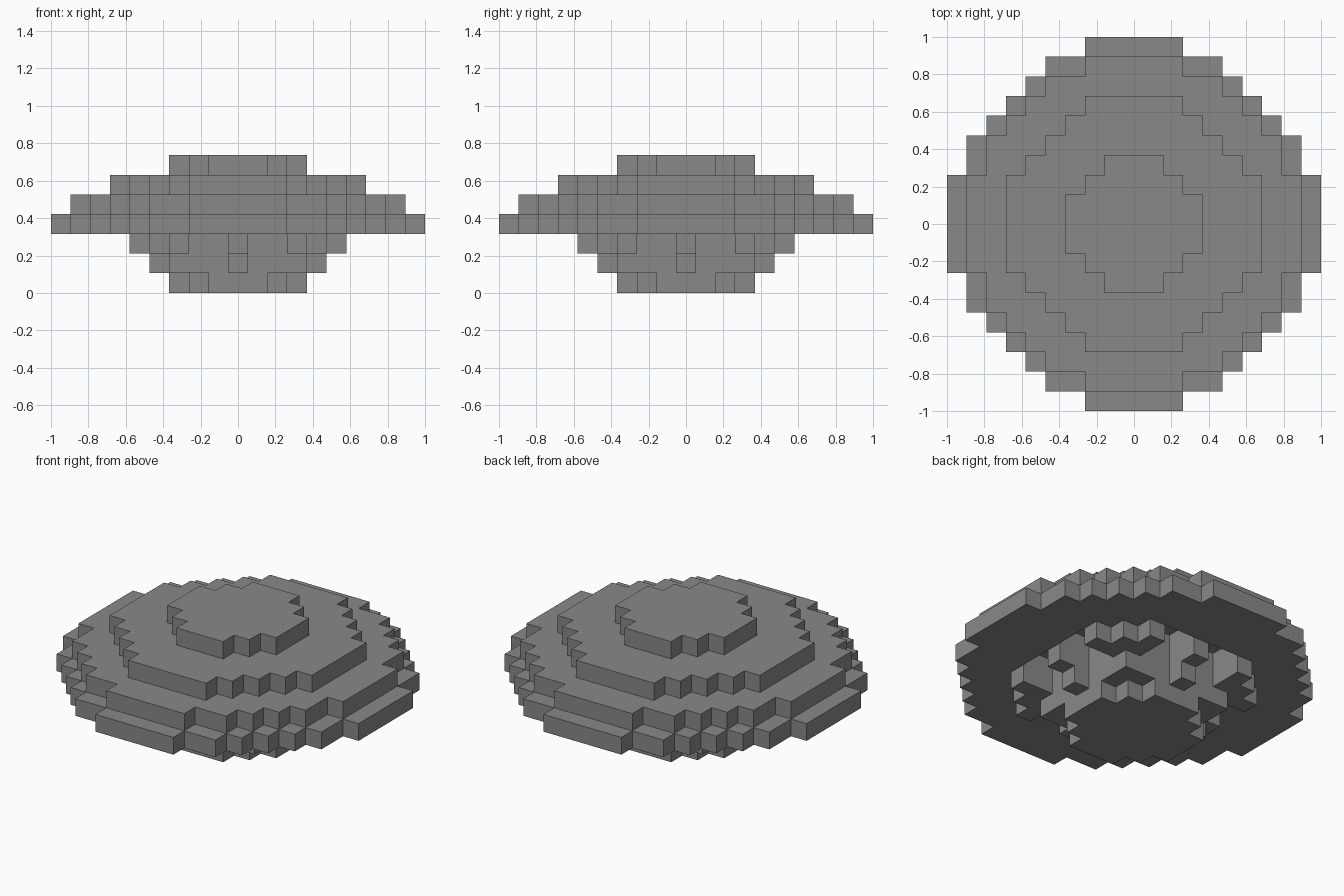
import bpy
import bmesh
import math

default = bpy.data.objects.get("Cube")
if default:
    bpy.data.objects.remove(default, do_unlink=True)

UNIT = 2 / 19  # edge of one block

grey = bpy.data.materials.new("mid_grey")
grey.use_nodes = True
colour = (0.25, 0.25, 0.25, 1)
grey.diffuse_color = colour
grey.node_tree.nodes["Principled BSDF"].inputs["Base Color"].default_value = colour


def disc(widths):
    """Blocks of a stepped disc; widths[i] is the half width of row i."""
    return {(x, y)
            for row, w in enumerate(widths)
            for y in (row, -row)
            for x in range(-w, w + 1)}


def square(r):
    return {(x, y) for x in range(-r, r + 1) for y in range(-r, r + 1)}


def ribs(r):
    """Single-block spokes along the four main directions."""
    return {c for i in range(r + 1) for c in ((i, 0), (-i, 0), (0, i), (0, -i))}


def mirrored(cells):
    """Repeat blocks of one quarter in all four quarters."""
    return {(sx * x, sy * y) for x, y in cells for sx in (-1, 1) for sy in (-1, 1)}


def build_layer(name, level, cells):
    """One slab of blocks, extruded upward from its floor plan."""
    bm = bmesh.new()
    verts = {}

    def corner(x, y):
        if (x, y) not in verts:
            verts[x, y] = bm.verts.new(((x - 0.5) * UNIT, (y - 0.5) * UNIT, level * UNIT))
        return verts[x, y]

    for x, y in sorted(cells):
        bm.faces.new([corner(x, y), corner(x + 1, y),
                      corner(x + 1, y + 1), corner(x, y + 1)])
    top = bmesh.ops.extrude_face_region(bm, geom=bm.faces[:], use_keep_orig=True)["geom"]
    moved = [g for g in top if isinstance(g, bmesh.types.BMVert)]
    bmesh.ops.translate(bm, verts=moved, vec=(0, 0, UNIT))
    bmesh.ops.recalc_face_normals(bm, faces=bm.faces[:])
    bmesh.ops.dissolve_limit(bm, angle_limit=math.radians(1),
                             verts=bm.verts[:], edges=bm.edges[:])
    mesh = bpy.data.meshes.new(name)
    bm.to_mesh(mesh)
    bm.free()
    mesh.materials.append(grey)
    obj = bpy.data.objects.new(name, mesh)
    bpy.context.collection.objects.link(obj)


cap = disc([3, 3, 2, 1])

# Stepped diagonal pads, and the wells in the rim between pads and ribs
pads = mirrored((x, y) for x in range(3, 6) for y in range(3, 6) if x + y <= 8)
well = {(x, y) for x in (1, 2) for y in (4, 5)}
wells = mirrored(well | {(y, x) for x, y in well})

layers = [
    ("base_plate", cap),
    ("lower_core", square(3) | ribs(4)),
    ("upper_core", square(3) | ribs(5) | pads),
    ("rim", disc([9, 9, 9, 8, 8, 7, 6, 5, 4, 2]) - wells),
    ("upper_deck", disc([8, 8, 8, 7, 7, 6, 5, 4, 2])),
    ("dome", disc([6, 6, 6, 5, 4, 3, 2])),
    ("dome_cap", cap),
]
for level, (name, cells) in enumerate(layers):
    build_layer(name, level, cells)
